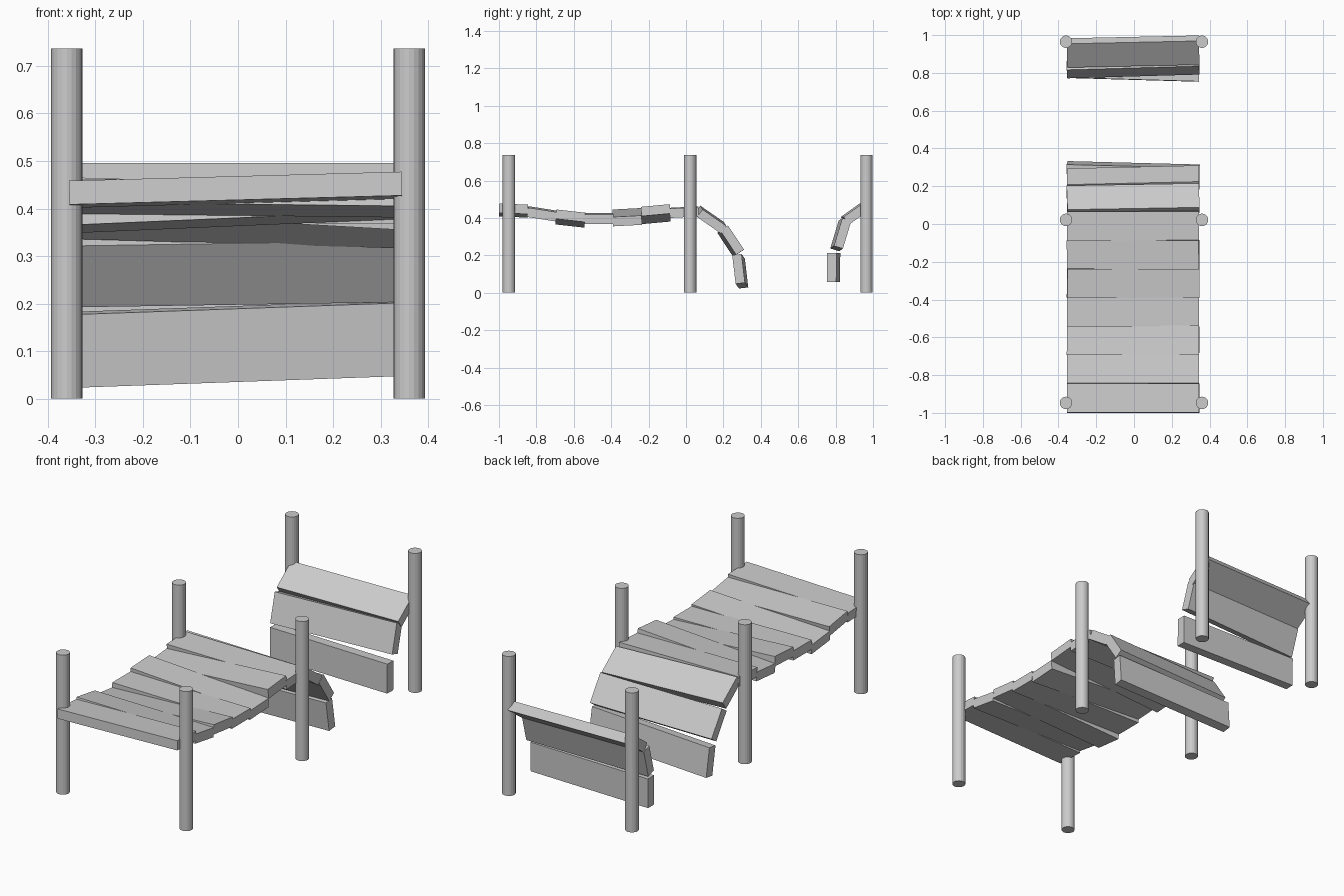
import bpy
from mathutils import Vector, Matrix

if "Cube" in bpy.data.objects:
    bpy.data.objects.remove(bpy.data.objects["Cube"])

WIDTH, DEPTH, THICK = 0.70, 0.155, 0.05


def post(name, x, y):
    bpy.ops.mesh.primitive_cylinder_add(vertices=20, radius=0.033, depth=0.737,
                                        location=(x, y, 0.3685))
    bpy.context.object.name = name


def plank(name, y0, z0, y1, z1, tilt_y, tilt_z):
    """Board whose mid line runs (y0,z0)-(y1,z1); tilts are the left-to-right rises."""
    run = Vector((0, y1 - y0, z1 - z0)).normalized()
    across = Vector((WIDTH, tilt_y, tilt_z)).normalized()
    run = (run - across * run.dot(across)).normalized()
    up = across.cross(run)
    rot = Matrix((across, run, up)).transposed().to_4x4()
    bpy.ops.mesh.primitive_cube_add(size=1)
    ob = bpy.context.object
    ob.name = name
    centre = Vector((-0.005, (y0 + y1) / 2, (z0 + z1) / 2))
    ob.matrix_world = (Matrix.Translation(centre) @ rot
                       @ Matrix.Diagonal((WIDTH, DEPTH, THICK, 1)))


# three pairs of posts
for row, y in (("front", -0.947), ("middle", 0.022), ("back", 0.965)):
    for side, x in (("left", -0.36), ("right", 0.36)):
        post(f"{row}_post_{side}", x, y)

# sagging deck: start height, end height, roll
deck = [(0.443, 0.436, 0.019), (0.434, 0.410, -0.008), (0.405, 0.388, 0.030),
        (0.396, 0.396, -0.008), (0.400, 0.408, -0.040), (0.413, 0.427, 0.043),
        (0.427, 0.435, -0.004)]
for i, (za, zb, roll) in enumerate(deck):
    y = -0.998 + i * 0.152
    plank(f"deck_plank_{i + 1}", y, za, y + 0.152, zb, 0, roll)

# broken ends hanging into the gap
hanging = [
    ("near_hanging_plank_1", 0.068, 0.435, 0.195, 0.347, 0.012, -0.020),
    ("near_hanging_plank_2", 0.196, 0.340, 0.281, 0.212, 0.016, 0.011),
    ("near_hanging_plank_3", 0.281, 0.190, 0.299, 0.040, -0.018, 0.025),
    ("far_hanging_plank_1", 0.850, 0.385, 0.976, 0.475, 0.015, 0.0),
    ("far_hanging_plank_2", 0.805, 0.236, 0.850, 0.385, 0.020, 0.014),
    ("far_hanging_plank_3", 0.788, 0.058, 0.790, 0.212, -0.020, 0.0),
]
for h in hanging:
    plank(*h)
